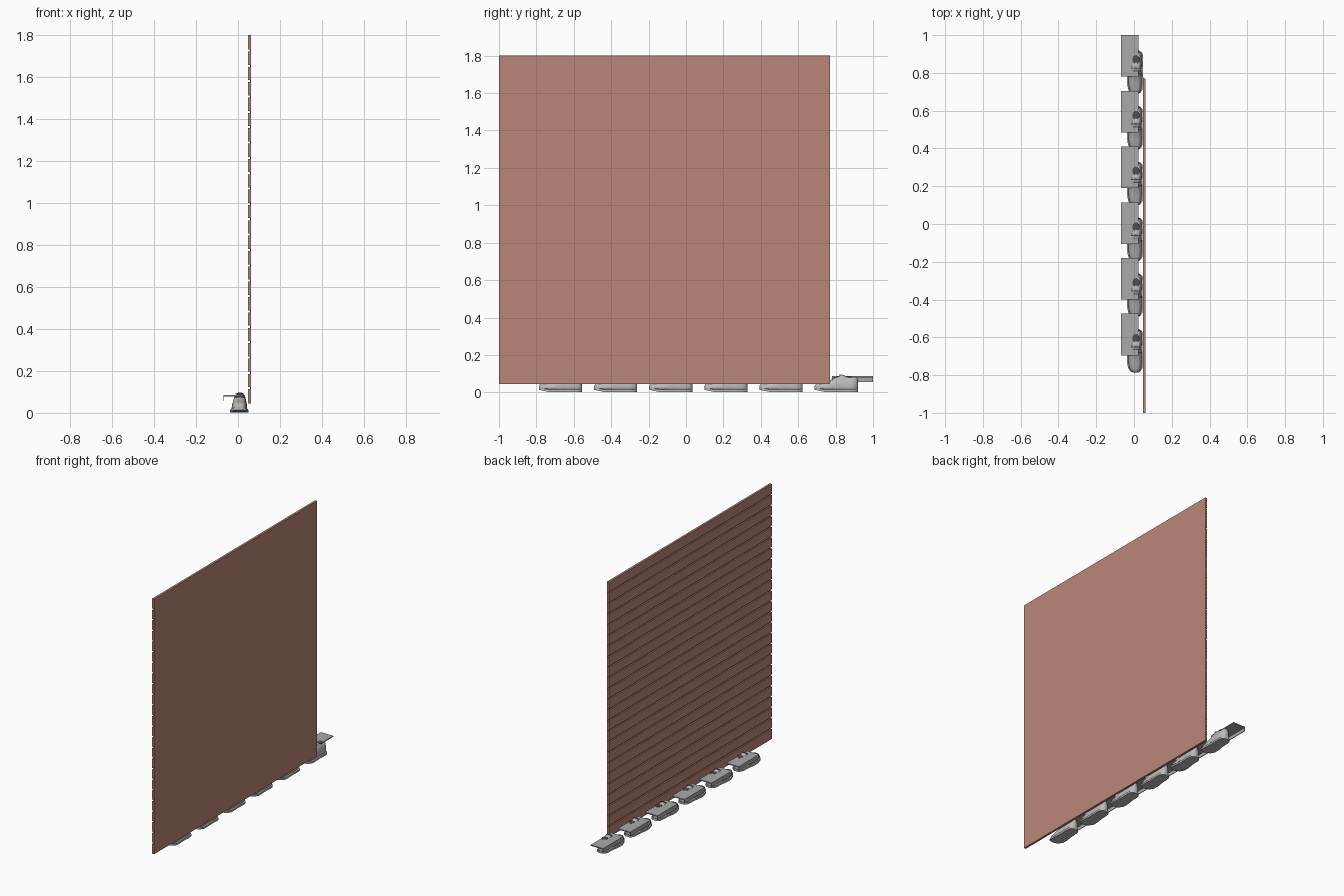
import bpy, bmesh, math

cube = bpy.data.objects.get("Cube")
if cube:
    bpy.data.objects.remove(cube, do_unlink=True)


def material(name, rgb):
    m = bpy.data.materials.new(name)
    m.use_nodes = True
    m.diffuse_color = (*rgb, 1)
    m.node_tree.nodes["Principled BSDF"].inputs["Base Color"].default_value = (*rgb, 1)
    return m


TERRACOTTA = material("terracotta", (0.5, 0.24, 0.19))
SHELF_GREY = material("shelf grey", (0.4, 0.4, 0.4))
SHOE_GREY = material("shoe grey", (0.5, 0.5, 0.49))
DARK_GREY = material("dark grey", (0.08, 0.08, 0.08))


def finish(name, bm, mats, smooth=False):
    bmesh.ops.recalc_face_normals(bm, faces=bm.faces)
    mesh = bpy.data.meshes.new(name)
    bm.to_mesh(mesh)
    bm.free()
    obj = bpy.data.objects.new(name, mesh)
    bpy.context.collection.objects.link(obj)
    for m in mats:
        mesh.materials.append(m)
    if smooth:
        bpy.ops.object.select_all(action="DESELECT")
        obj.select_set(True)
        bpy.context.view_layer.objects.active = obj
        bpy.ops.object.shade_smooth_by_angle(angle=math.radians(40))
    return obj


def extrude_profile(name, points, y0, y1, mat):
    """Extrude an x-z outline along y."""
    bm = bmesh.new()
    face = bm.faces.new([bm.verts.new((x, y0, z)) for x, z in points])
    geo = bmesh.ops.extrude_face_region(bm, geom=[face])["geom"]
    verts = [g for g in geo if isinstance(g, bmesh.types.BMVert)]
    bmesh.ops.translate(bm, verts=verts, vec=(0, y1 - y0, 0))
    return finish(name, bm, [mat])


def loft(name, rings, mats, closed_caps=True):
    bm = bmesh.new()
    loops = [[bm.verts.new(p) for p in ring] for ring in rings]
    n = len(loops[0])
    for a, b in zip(loops, loops[1:]):
        for i in range(n):
            j = (i + 1) % n
            bm.faces.new((a[i], a[j], b[j], b[i]))
    if closed_caps:
        bm.faces.new(loops[0])
        bm.faces.new(loops[-1])
    return finish(name, bm, mats, True)


# Grooved wall panel: slats on the -x side, plain on the +x side
BACK, FRONT, GROOVE = 0.062, 0.047, 0.056
Z0, Z1, SLATS, GAP = 0.045, 1.80, 24, 0.01
pitch = (Z1 - Z0) / SLATS
outline = [(BACK, Z1), (BACK, Z0), (FRONT, Z0)]
for i in range(1, SLATS):
    z = Z0 + i * pitch
    outline += [(FRONT, z - GAP / 2), (GROOVE, z - GAP / 2),
                (GROOVE, z + GAP / 2), (FRONT, z + GAP / 2)]
outline.append((FRONT, Z1))
extrude_profile("slat_panel", outline, -1.0, 0.77, TERRACOTTA)

# Shelf cross-section: flat top with a lip turned down at the outer edge
SHELF = [(-0.07, 0.056), (-0.07, 0.086), (0.025, 0.086), (0.025, 0.079),
         (-0.066, 0.079), (-0.066, 0.056)]

# Shoe stations: distance from toe, centre x, half width, bottom z, top z
STATIONS = [(0.000, 0.008, 0.012, 0.022, 0.034),
            (0.006, 0.008, 0.024, 0.015, 0.043),
            (0.022, 0.007, 0.035, 0.010, 0.050),
            (0.055, 0.006, 0.041, 0.007, 0.056),
            (0.090, 0.006, 0.041, 0.006, 0.068),
            (0.120, 0.007, 0.038, 0.006, 0.084),
            (0.142, 0.009, 0.036, 0.006, 0.095),
            (0.160, 0.010, 0.036, 0.006, 0.089),
            (0.195, 0.011, 0.036, 0.006, 0.082),
            (0.215, 0.011, 0.032, 0.007, 0.084),
            (0.226, 0.011, 0.022, 0.009, 0.080),
            (0.231, 0.011, 0.012, 0.014, 0.070)]


def shoe_ring(toe, station, steps=16):
    t, cx, w, zb, zt = station
    ring = []
    for k in range(steps):
        a = math.tau * k / steps
        c, s = math.cos(a), math.sin(a)
        u = (math.copysign(abs(s) ** 0.7, s) + 1) / 2
        taper = 1 - 0.3 * u
        ring.append((cx + w * taper * math.copysign(abs(c) ** 0.6, c),
                     toe + t, zb + (zt - zb) * u))
    return ring


def sole_rings(toe):
    outline = [(s[1] - s[2] - 0.002, s[0]) for s in STATIONS]
    outline += [(s[1] + s[2] + 0.002, s[0]) for s in reversed(STATIONS)]
    return [[(x, toe + t, z + 0.012 * max(0, 1 - t / 0.05)) for x, t in outline]
            for z in (0.002, 0.014)]


def shoe(label, toe):
    loft("shoe_upper_" + label, [shoe_ring(toe, s) for s in STATIONS], [SHOE_GREY])
    loft("shoe_sole_" + label, sole_rings(toe), [SHOE_GREY])
    # Laces across the instep
    for k in range(3):
        y = toe + 0.104 + 0.015 * k
        z = 0.077 + 0.008 * k
        arch = [(-0.016, z - 0.004), (0.0, z + 0.003), (0.018, z + 0.003),
                (0.034, z - 0.004), (0.018, z - 0.003), (0.0, z - 0.003)]
        extrude_profile(f"shoe_lace_{label}_{k + 1}", arch, y, y + 0.005, DARK_GREY)
    # Dark foot opening behind the tongue
    rim = [(0.01 + 0.019 * math.cos(a), toe + 0.182 + 0.024 * math.sin(a))
           for a in (math.tau * k / 16 for k in range(16))]
    loft("shoe_opening_" + label,
         [[(x, y, z) for x, y in rim] for z in (0.08, 0.0875)], [DARK_GREY])


# Six shelves, each with a shoe
for i in range(6):
    y = 0.78 - 0.295 * i
    extrude_profile(f"shelf_{i + 1}", SHELF, y, y + 0.22, SHELF_GREY)
    shoe(str(i + 1), y - 0.092)
